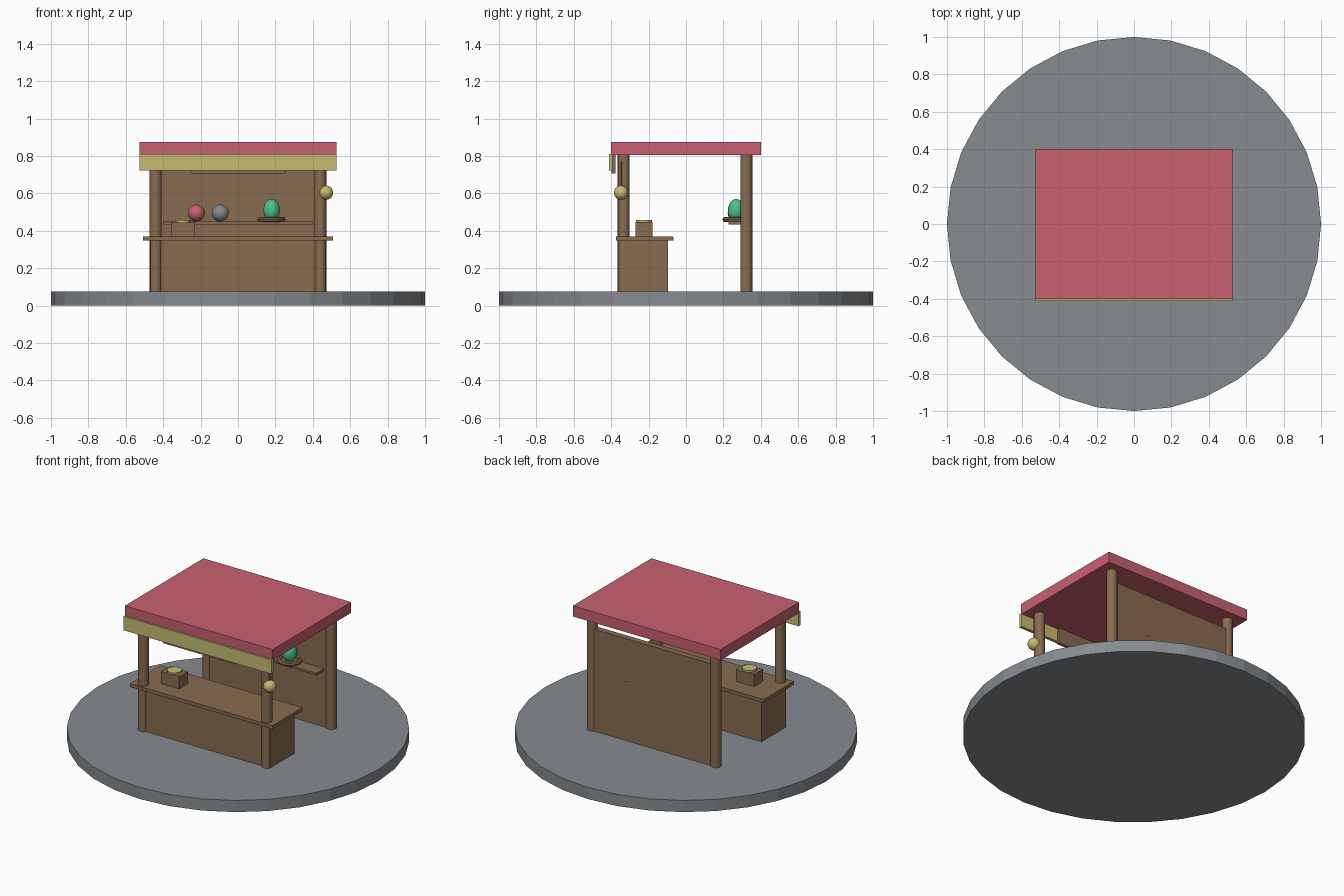
import bpy
import math

cube = bpy.data.objects.get("Cube")
if cube:
    bpy.data.objects.remove(cube, do_unlink=True)


def material(name, r, g, b):
    m = bpy.data.materials.new(name)
    m.use_nodes = True
    m.diffuse_color = (r, g, b, 1)
    m.node_tree.nodes["Principled BSDF"].inputs["Base Color"].default_value = (r, g, b, 1)
    return m


STONE = material("stone_grey", 0.24, 0.26, 0.28)
WOOD = material("wood_brown", 0.25, 0.15, 0.08)
RED = material("cloth_red", 0.58, 0.12, 0.16)
GOLD = material("pale_gold", 0.57, 0.50, 0.16)
GREEN = material("jade_green", 0.07, 0.54, 0.25)


def finish(name, mat, smooth=False):
    ob = bpy.context.object
    ob.name = name
    ob.data.materials.append(mat)
    if smooth:
        bpy.ops.object.shade_smooth_by_angle(angle=math.radians(40))
    return ob


def box(name, mat, x, y, z):
    """Box from (min, max) ranges on each axis."""
    bpy.ops.mesh.primitive_cube_add(size=1, location=[(a + b) / 2 for a, b in (x, y, z)])
    ob = finish(name, mat)
    for v in ob.data.vertices:
        v.co = [c * (b - a) for c, (a, b) in zip(v.co, (x, y, z))]
    return ob


def rod(name, mat, x, y, z, radius, sides=16, smooth=True):
    bpy.ops.mesh.primitive_cylinder_add(vertices=sides, radius=radius, depth=z[1] - z[0],
                                        location=(x, y, (z[0] + z[1]) / 2))
    return finish(name, mat, smooth)


def ball(name, mat, loc, radius, stretch=1):
    bpy.ops.mesh.primitive_uv_sphere_add(segments=24, ring_count=16, radius=radius, location=loc)
    ob = finish(name, mat, True)
    ob.scale.z = stretch
    return ob


FLOOR, EAVES = 0.075, 0.806

# Round stone floor
rod("ground_disc", STONE, 0, 0, (0, FLOOR), 1, 32, False)

# Four posts
for side, x in (("right", -0.44), ("left", 0.44)):
    for end, y in (("front", -0.333), ("back", 0.323)):
        rod(f"{end}_{side}_post", WOOD, x, y, (FLOOR, EAVES), 0.032)

# Roof, front valance and hanging board
box("roof", RED, (-0.527, 0.527), (-0.4, 0.4), (EAVES, 0.875))
box("valance", GOLD, (-0.527, 0.527), (-0.412, -0.392), (0.722, 0.812))
box("sign_board", WOOD, (-0.255, 0.255), (-0.397, -0.377), (0.706, EAVES))

# Back wall and shelf
box("back_wall", WOOD, (-0.455, 0.455), (0.303, 0.342), (FLOOR, 0.732))
box("shelf", WOOD, (-0.4, 0.4), (0.227, 0.31), (0.435, 0.45))

# Counter
box("counter_body", WOOD, (-0.47, 0.47), (-0.347, -0.097), (FLOOR, 0.347))
box("counter_top", WOOD, (-0.507, 0.507), (-0.374, -0.067), (0.347, 0.369))

# Crate with a gold dish on the counter
box("crate", WOOD, (-0.358, -0.23), (-0.27, -0.18), (0.369, 0.447))
rod("gold_dish", GOLD, -0.295, -0.225, (0.445, 0.458), 0.043)

# Goods on the shelf
ball("red_ball", RED, (-0.222, 0.268, 0.495), 0.045)
ball("grey_ball", STONE, (-0.095, 0.268, 0.495), 0.045)
bpy.ops.mesh.primitive_torus_add(location=(0.18, 0.27, 0.46), major_segments=24, minor_segments=8,
                                 major_radius=0.061, minor_radius=0.014)
finish("nest_ring", WOOD, True)
rod("nest_base", WOOD, 0.18, 0.27, (0.45, 0.463), 0.06)
ball("egg", GREEN, (0.18, 0.268, 0.51), 0.044, 1.36)

# Lantern hanging at the front left corner
ball("lantern", GOLD, (0.47, -0.347, 0.604), 0.038)
rod("lantern_cord", WOOD, 0.47, -0.347, (0.63, 0.77), 0.004, 8)
